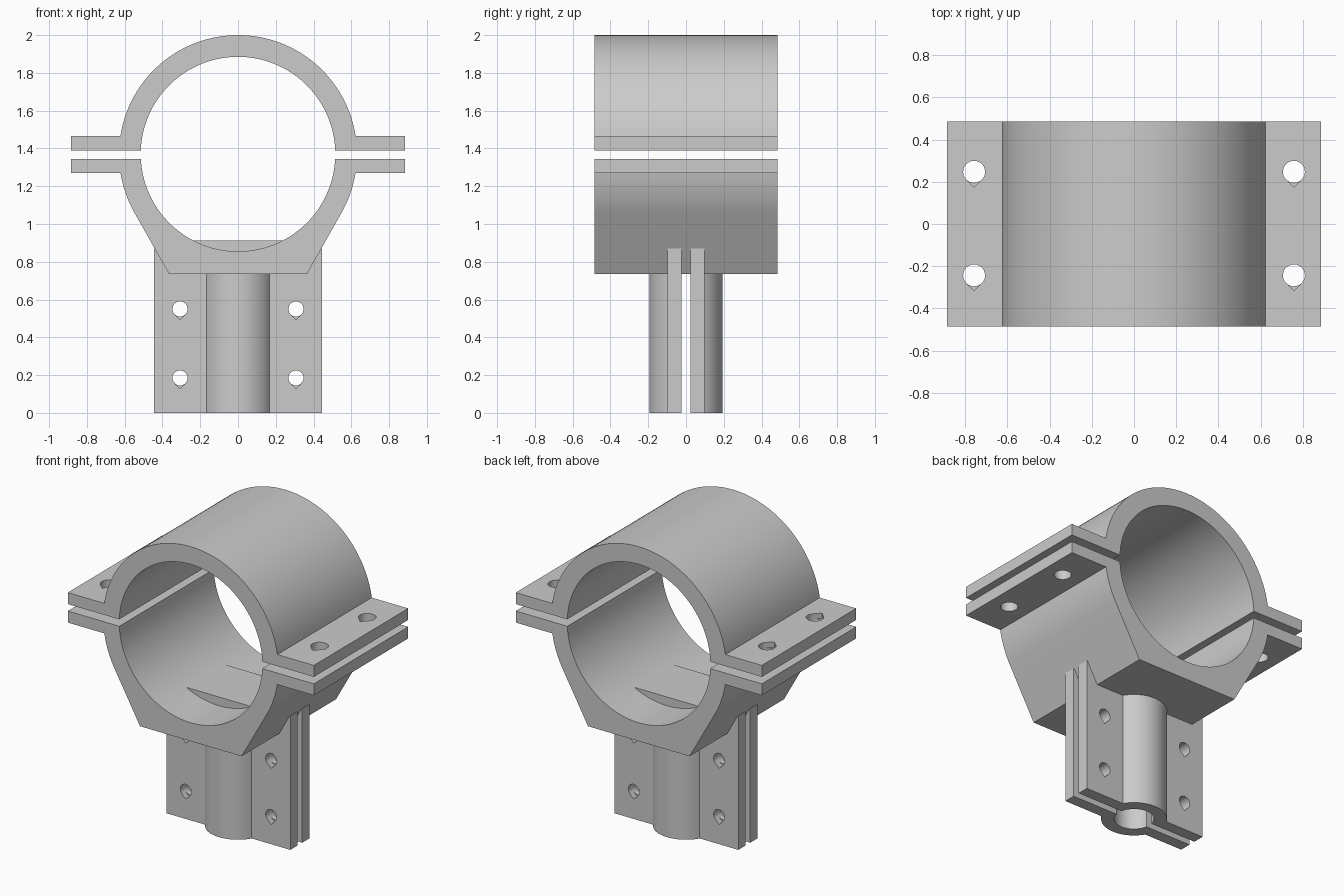
import bpy
import bmesh
from math import radians, sin, cos, sqrt

if "Cube" in bpy.data.objects:
    bpy.data.objects.remove(bpy.data.objects["Cube"])

grey = bpy.data.materials.new("plain grey")
grey.use_nodes = True
grey.diffuse_color = (0.6, 0.6, 0.6, 1)
grey.node_tree.nodes["Principled BSDF"].inputs["Base Color"].default_value = (0.6, 0.6, 0.6, 1)

CZ = 1.37              # height of the clamp axis
R_OUT, R_IN = 0.63, 0.515
HALF_Y = 0.485
FLANGE_X = 0.885


def arc(r, start, end, n, cx=0, cy=0):
    step = (end - start) / n
    return [(cx + r * cos(radians(start + i * step)),
             cy + r * sin(radians(start + i * step))) for i in range(n + 1)]


def prism(name, outlines, axis, low, high):
    """Extrude 2D outlines along axis 'y' (outline in xz) or 'z' (outline in xy)."""
    place = (lambda u, v, w: (u, w, v)) if axis == "y" else (lambda u, v, w: (u, v, w))
    bm = bmesh.new()
    for outline in outlines:
        a = [bm.verts.new(place(u, v, low)) for u, v in outline]
        b = [bm.verts.new(place(u, v, high)) for u, v in outline]
        bm.faces.new(a)
        bm.faces.new(b[::-1])
        for i in range(len(a)):
            j = (i + 1) % len(a)
            bm.faces.new((a[i], b[i], b[j], a[j]))
    bmesh.ops.recalc_face_normals(bm, faces=bm.faces)
    mesh = bpy.data.meshes.new(name)
    bm.to_mesh(mesh)
    bm.free()
    mesh.materials.append(grey)
    obj = bpy.data.objects.new(name, mesh)
    bpy.context.collection.objects.link(obj)
    return obj


def activate(obj):
    bpy.ops.object.select_all(action="DESELECT")
    obj.select_set(True)
    bpy.context.view_layer.objects.active = obj


def cut(obj, cutter):
    activate(obj)
    mod = obj.modifiers.new("holes", "BOOLEAN")
    mod.operation = "DIFFERENCE"
    mod.solver = "EXACT"
    mod.object = cutter
    bpy.ops.object.modifier_apply(modifier=mod.name)
    bpy.data.objects.remove(cutter)


def smooth(obj):
    activate(obj)
    bpy.ops.object.shade_smooth_by_angle(angle=radians(25))


def rounds(centres, r):
    return [arc(r, 0, 345, 23, u, v) for u, v in centres]


def tips(centres, r):
    """Pointed relief below each round hole."""
    k = r / sqrt(2)
    return [[(u, v), (u - k, v - k), (u, v - 2 * k), (u + k, v - k)] for u, v in centres]


def mirrored(points):
    return points + [(-u, v) for u, v in reversed(points)]


def angle_at(r, dz):
    """Angle in degrees where a circle of radius r reaches height dz."""
    from math import asin, degrees
    return degrees(asin(dz / r))


flange_holes = [(x, y) for x in (-0.757, 0.757) for y in (-0.243, 0.247)]
plate_holes = [(x, z) for x in (-0.307, 0.307) for z in (0.185, 0.55)]

# Upper half of the clamp: arch with two bolt flanges
a_in = angle_at(R_IN, 0.02)
a_out = angle_at(R_OUT, 0.095)
upper = prism("upper_clamp", [
    arc(R_IN, 180 - a_in, a_in, 64, 0, CZ)
    + [(FLANGE_X, 1.39), (FLANGE_X, 1.465)]
    + arc(R_OUT, a_out, 180 - a_out, 64, 0, CZ)
    + [(-FLANGE_X, 1.465), (-FLANGE_X, 1.39)]], "y", -HALF_Y, HALF_Y)
cut(upper, prism("cutter", rounds(flange_holes, 0.052), "z", 1.36, 1.5))
cut(upper, prism("cutter", tips(flange_holes, 0.052), "z", 1.43, 1.5))
smooth(upper)

# Lower half of the clamp: saddle with sloping sides and a flat base
a_in = angle_at(R_IN, -0.025)
a_out = angle_at(R_OUT, -0.1)
side = ([(FLANGE_X, 1.345), (FLANGE_X, 1.27)]
        + arc(R_OUT, a_out, -30, 10, 0, CZ) + [(0.365, 0.735)])
lower = prism("lower_clamp", [
    mirrored(side) + arc(R_IN, 180 - a_in, 360 + a_in, 64, 0, CZ)], "y", -HALF_Y, HALF_Y)
cut(lower, prism("cutter", rounds(flange_holes, 0.052), "z", 1.24, 1.37))
smooth(lower)

# Flat pad across the bottom of the bore
half = angle_at(R_IN, 0.925 - CZ)
pad = [(u * 1.02, v) for u, v in arc(R_IN + 0.015, 180 - half, 360 + half, 24, 0, CZ)]
prism("bore_pad", [[(u, min(v, 0.925)) for u, v in pad]], "y", -0.195, 0.195)

# Split socket: two half tubes with bolt plates, separated by a slit
R_TUBE, R_BORE, SLIT, PLATE_Y, PLATE_X, TOP = 0.194, 0.118, 0.023, 0.098, 0.445, 0.87
t = angle_at(R_TUBE, PLATE_Y)
b = angle_at(R_BORE, SLIT)
section = ([(PLATE_X, SLIT), (PLATE_X, PLATE_Y)]
           + arc(R_TUBE, t, 180 - t, 32)
           + [(-PLATE_X, PLATE_Y), (-PLATE_X, SLIT)]
           + arc(R_BORE, 180 - b, b, 28))
for name, s in (("front_socket_half", -1), ("back_socket_half", 1)):
    socket = prism(name, [[(x, s * y) for x, y in section]], "z", 0, TOP)
    ends = sorted((0, s * 0.15))
    cut(socket, prism("cutter", rounds(plate_holes, 0.04), "y", *ends))
    ends = sorted((s * 0.06, s * 0.15))
    cut(socket, prism("cutter", tips(plate_holes, 0.04), "y", *ends))
    smooth(socket)
